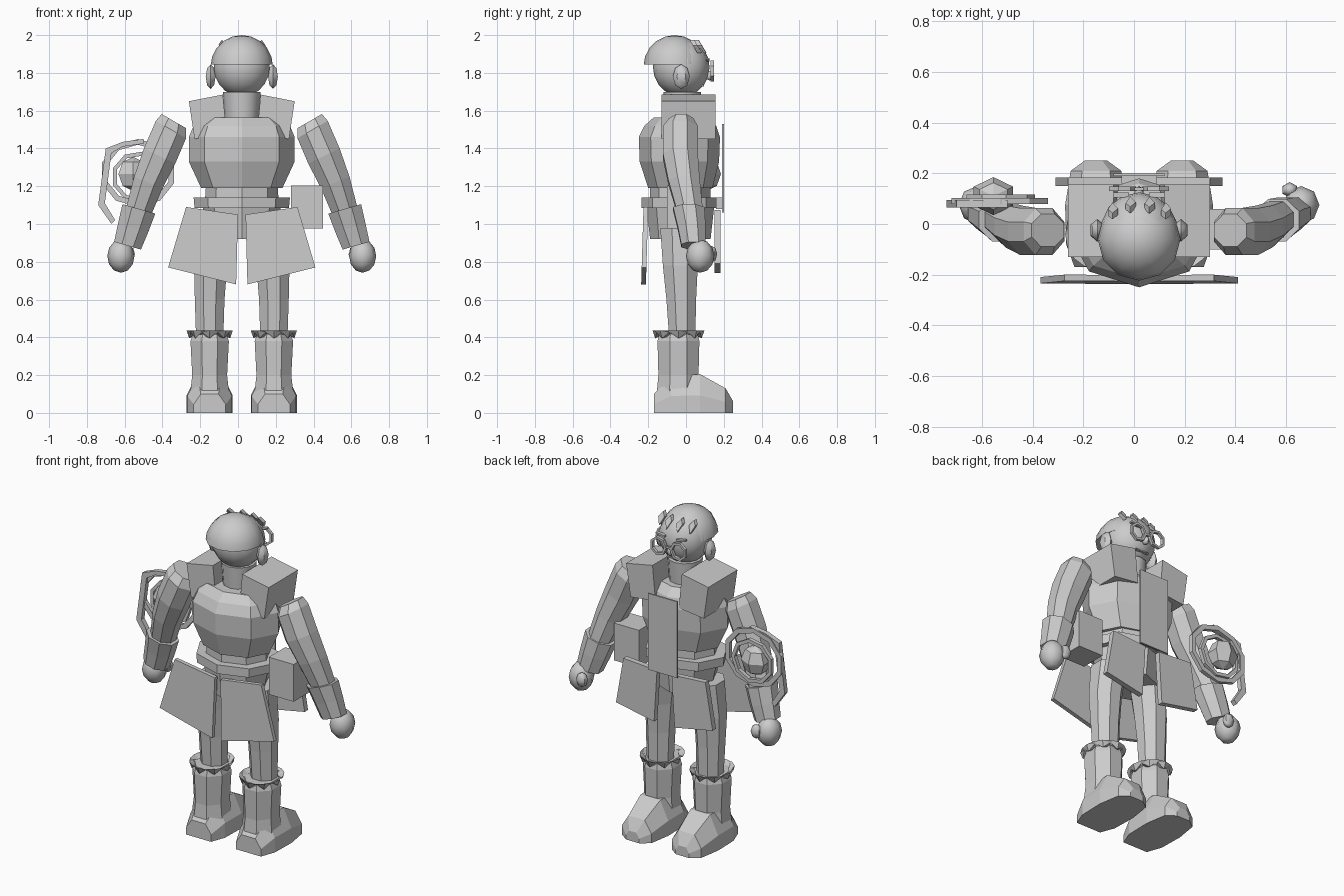
import bpy, bmesh, math
from mathutils import Vector, Matrix

cube = bpy.data.objects.get("Cube")
if cube:
    bpy.data.objects.remove(cube, do_unlink=True)

grey = bpy.data.materials.new("plain_grey")
grey.use_nodes = True
GREY = (0.6, 0.6, 0.6, 1)
grey.diffuse_color = GREY
grey.node_tree.nodes["Principled BSDF"].inputs["Base Color"].default_value = GREY

C = 0.02  # the figure's plane of symmetry
SIDES = (("left", 1), ("right", -1))


def finish(name, bm, smooth=0):
    bmesh.ops.recalc_face_normals(bm, faces=bm.faces)
    me = bpy.data.meshes.new(name)
    bm.to_mesh(me)
    bm.free()
    me.materials.append(grey)
    ob = bpy.data.objects.new(name, me)
    bpy.context.collection.objects.link(ob)
    if smooth:
        bpy.ops.object.select_all(action="DESELECT")
        ob.select_set(True)
        bpy.context.view_layer.objects.active = ob
        bpy.ops.object.shade_smooth_by_angle(angle=math.radians(smooth))
    return ob


def loft(name, rings, n=8, s=1, phase=0.0, smooth=0):
    """Skin rings of (x, y, z, rx, ry, tilt); s mirrors them about C."""
    bm = bmesh.new()
    loops = []
    for x, y, z, rx, ry, tilt in rings:
        t = math.radians(tilt)
        loop = []
        for i in range(n):
            a = math.tau * i / n + phase
            u = rx * math.cos(a)
            loop.append(bm.verts.new((C + s * (x + u * math.cos(t)),
                                      y + ry * math.sin(a), z + u * math.sin(t))))
        loops.append(loop)
    for a, b in zip(loops, loops[1:]):
        for i in range(n):
            j = (i + 1) % n
            bm.faces.new((a[i], a[j], b[j], b[i]))
    bm.faces.new(loops[0])
    bm.faces.new(loops[-1])
    return finish(name, bm, smooth)


def slab(name, outline, y0, y1, s=1, lean=0.0):
    """Extrude an x-z outline from y0 to y1, leaning in y below its top."""
    bm = bmesh.new()
    top = max(p[1] for p in outline)
    a, b = [[bm.verts.new((C + s * x, y + lean * (top - z), z)) for x, z in outline]
            for y in (y0, y1)]
    bm.faces.new(a)
    bm.faces.new(b)
    for i in range(len(a)):
        j = (i + 1) % len(a)
        bm.faces.new((a[i], a[j], b[j], b[i]))
    return finish(name, bm)


def rect(x0, x1, z0, z1):
    return [(x0, z0), (x1, z0), (x1, z1), (x0, z1)]


def ball(name, loc, size, segs=10, rings=6, s=1, smooth=60):
    bm = bmesh.new()
    m = Matrix.Translation((C + s * loc[0], loc[1], loc[2])) @ Matrix.Diagonal((*size, 1))
    bmesh.ops.create_uvsphere(bm, u_segments=segs, v_segments=rings, radius=1, matrix=m)
    return finish(name, bm, smooth)


def hoop(name, loc, rx, rz, width, depth, n=8, s=1):
    """Upright flat ring facing y."""
    bm = bmesh.new()
    rows = []
    for i in range(n):
        a = math.tau * (i + 0.5) / n
        rows.append([bm.verts.new((C + s * (loc[0] + (rx - w) * math.cos(a)), loc[1] + d,
                                   loc[2] + (rz - w) * math.sin(a)))
                     for w, d in ((0, -depth), (0, depth), (width, depth), (width, -depth))])
    for i in range(n):
        p, q = rows[i], rows[(i + 1) % n]
        for k in range(4):
            bm.faces.new((p[k], p[(k + 1) % 4], q[(k + 1) % 4], q[k]))
    return finish(name, bm)


# Torso, waist, belt and hips
loft("torso", [(0, -.03, 1.19, .215, .17, 0), (0, -.035, 1.33, .28, .21, 0),
               (0, -.035, 1.46, .28, .215, 0), (0, -.03, 1.52, .255, .19, 0),
               (0, -.03, 1.565, .2, .14, 0)])
loft("waist", [(0, -.03, 1.05, .2, .16, 0), (0, -.03, 1.2, .19, .16, 0)])
loft("belt", [(0, -.035, 1.085, .25, .2, 0), (0, -.035, 1.14, .255, .2, 0)])
loft("hips", [(0, -.03, .92, .17, .16, 0), (0, -.03, 1.1, .21, .18, 0)])
slab("buckle", rect(-.07, .07, 1.08, 1.14), .16, .19)
slab("chest_panel", rect(-.1, .1, 1.06, 1.53), .19, .2)

# Neck and head
loft("neck", [(0, -.02, 1.55, .09, .09, 0), (0, -.02, 1.7, .1, .1, 0)], 12, smooth=50)
ball("head", (0, -.025, 1.83), (.152, .15, .155), 14, 10)

# Hair cap: dome cut off level at the back and along a slope over the brow
hair = bmesh.new()
bmesh.ops.create_uvsphere(hair, u_segments=12, v_segments=10, radius=1,
                          matrix=Matrix.Translation((C, -.06, 1.835)) @ Matrix.Diagonal((.165, .165, .165, 1)))
for point, normal in (((0, 0, 1.845), (0, 0, -1)), ((0, .03, 1.86), (0, 1, -.55))):
    cut = bmesh.ops.bisect_plane(hair, geom=hair.verts[:] + hair.edges[:] + hair.faces[:],
                                 plane_co=point, plane_no=normal, clear_outer=True)
    edges = [e for e in cut["geom_cut"] if isinstance(e, bmesh.types.BMEdge)]
    bmesh.ops.contextual_create(hair, geom=edges)
finish("hair_cap", hair, 50)

# Hair tufts along the brow
for i, x in enumerate((-.105, -.035, .04, .105)):
    tuft = slab(f"hair_tuft_{i + 1}", [(x, 1.975), (x + .022, 1.945), (x, 1.905), (x - .018, 1.95)],
                .085, .11, lean=.6)
    for v in tuft.data.vertices:
        v.co.y -= abs(x) * .35
        v.co.y -= .03

# Face: ears, spectacles, nose and mouth
for side, s in SIDES:
    ball(f"{side}_ear", (.165, -.025, 1.78), (.03, .045, .065), 6, 4, s, 40)
    hoop(f"{side}_lens_frame", (.068, .14, 1.81), .056, .058, .015, .009, 7, s)
    slab(f"{side}_brow_mark", [(.04, 1.86), (.1, 1.87), (.1, 1.88), (.04, 1.872)], .105, .125, s)
slab("spectacle_bridge", rect(-.02, .02, 1.81, 1.822), .133, .145)
ball("nose", (0, .125, 1.785), (.02, .025, .025), 6, 4)
slab("mouth", rect(-.045, .045, 1.728, 1.735), .08, .096)

# Paired parts
for side, s in SIDES:
    slab(f"{side}_collar", [(.1, 1.685), (.28, 1.65), (.25, 1.45), (.08, 1.47)], -.13, .155, s)
    loft(f"{side}_arm", [(.36, -.025, 1.545, .08, .07, 30), (.375, -.03, 1.5, .1, .1, 30),
                         (.435, -.03, 1.36, .1, .1, 26), (.495, -.01, 1.22, .088, .09, 22),
                         (.545, .02, 1.07, .075, .075, 16)], 8, s, math.pi / 8)
    loft(f"{side}_cuff", [(.545, .015, 1.08, .098, .09, 16), (.575, .03, .98, .09, .08, 16),
                          (.605, .04, .885, .08, .07, 16)], 8, s, math.pi / 8)
    ball(f"{side}_hand", (.64, .075, .83), (.072, .075, .088), 8, 6, s)
    ball(f"{side}_thumb", (.595, .135, .84), (.034, .03, .045), 6, 4, s)

    loft(f"{side}_leg", [(.17, -.02, .4, .078, .075, 0), (.17, -.025, .6, .085, .085, 0),
                         (.165, -.03, .78, .095, .1, 0), (.14, -.03, .98, .1, .115, 0)],
         8, s, math.pi / 8)
    loft(f"{side}_boot", [(.17, -.04, 0, .124, .135, 0), (.17, -.04, .2, .1, .115, 0),
                          (.17, -.04, .38, .11, .12, 0), (.17, -.04, .42, .095, .11, 0)],
         8, s, math.pi / 8)

    # Foot: rings swept forward from heel to toe
    bm = bmesh.new()
    loops = []
    for y, w, h in ((-.17, .085, .1), (-.08, .118, .2), (.075, .122, .205), (.21, .1, .13), (.25, .045, .06)):
        loops.append([bm.verts.new((C + s * (.17 + u * w), y, v * h))
                      for u, v in ((-1, 0), (-1, .45), (-.55, 1), (.55, 1), (1, .45), (1, 0))])
    for a, b in zip(loops, loops[1:]):
        for i in range(6):
            bm.faces.new((a[i], a[i - 1], b[i - 1], b[i]))
    bm.faces.new(loops[0])
    bm.faces.new(loops[-1])
    finish(f"{side}_foot", bm)

    # Boot frill: zigzag rim
    bm = bmesh.new()
    rows = []
    for i in range(16):
        a = math.tau * i / 16
        z = .428 if i % 2 else .395
        rows.append([bm.verts.new((C + s * (.17 + r * math.cos(a)), -.04 + (r + .015) * math.sin(a), h))
                     for r, h in ((.122, .435), (.108, z), (.085, .41))])
    for i in range(16):
        p, q = rows[i], rows[(i + 1) % 16]
        for k in range(3):
            bm.faces.new((p[k], p[(k + 1) % 3], q[(k + 1) % 3], q[k]))
    finish(f"{side}_boot_frill", bm)

    # Skirt panels behind, flaps in front
    slab(f"{side}_back_skirt", [(.02, 1.05), (.295, 1.09), (.39, .77), (.03, .68)], -.225, -.2, s, -.03)
    slab(f"{side}_front_flap", [(.05, 1.06), (.28, 1.075), (.33, .79), (.07, .74)], .15, .183, s)

# Belt pouch
slab("belt_pouch", rect(.26, .43, .975, 1.205), -.1, .06)

# Buckler: two hoops, boss and angular outer frame
hoop("buckler_outer_hoop", (.55, .09, 1.27), .2, .18, .03, .012, 10, -1)
hoop("buckler_inner_hoop", (.55, .105, 1.25), .14, .135, .022, .012, 9, -1)
ball("buckler_boss", (.575, .11, 1.265), (.09, .075, .09), 6, 4, -1, 0)
slab("buckler_frame", [(.52, 1.45), (.63, 1.435), (.72, 1.4), (.76, 1.1), (.69, 1.0), (.67, 1.02),
                       (.725, 1.11), (.69, 1.375), (.63, 1.41), (.52, 1.425)], .065, .095, -1)
